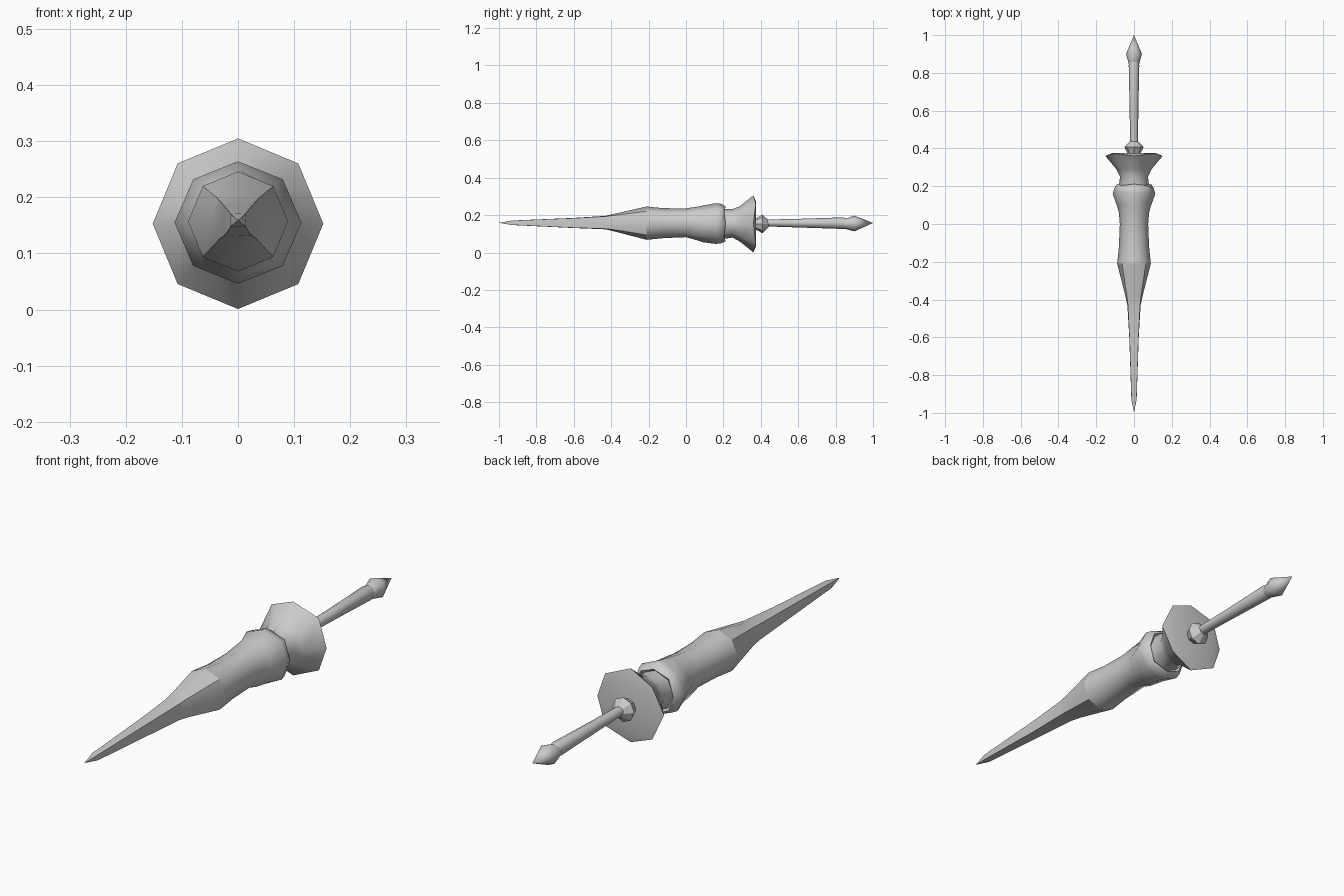
import bpy, bmesh, math

ZC = 0.153  # height of the long axis


def spindle(name, rings, sides=8, smooth=50):
    """Loft rings along y. Ring: (y, x radius, z radius, diagonal factor, z shift, diagonal y shift)."""
    bm = bmesh.new()
    loops = []
    for ring in rings:
        y, rx, rz, diag, dz, dy = (tuple(ring) + (1, 0, 0)[len(ring) - 3:])[:6]
        if rx == 0:
            loops.append([bm.verts.new((0, y, ZC + dz))])
            continue
        loop = []
        for i in range(sides):
            a = 2 * math.pi * i / sides
            odd = i % 2
            k = diag if odd else 1
            loop.append(bm.verts.new((rx * k * math.cos(a), y + dy * odd,
                                      ZC + dz + rz * k * math.sin(a))))
        loops.append(loop)
    for a, b in zip(loops, loops[1:]):
        for i in range(sides):
            j = (i + 1) % sides
            quad = [a[i % len(a)], a[j % len(a)], b[j % len(b)], b[i % len(b)]]
            bm.faces.new(list(dict.fromkeys(quad)))
    for loop in (loops[0], loops[-1]):
        if len(loop) > 2:
            bm.faces.new(loop)
    bmesh.ops.recalc_face_normals(bm, faces=bm.faces)
    mesh = bpy.data.meshes.new(name)
    bm.to_mesh(mesh)
    bm.free()
    obj = bpy.data.objects.new(name, mesh)
    bpy.context.collection.objects.link(obj)
    bpy.ops.object.select_all(action='DESELECT')
    obj.select_set(True)
    bpy.context.view_layer.objects.active = obj
    bpy.ops.object.shade_smooth_by_angle(angle=math.radians(smooth))
    return obj


# Tapering point: square near the tip, octagonal at the shoulder
spindle("point", [
    (-1.0, 0, 0, 1, 0.006, 0),
    (-0.93, 0.014, 0.012, 1.35, 0.006, 0),
    (-0.60, 0.025, 0.027, 1.35, 0.005, 0),
    (-0.43, 0.035, 0.036, 1.3, 0.007, 0),
    (-0.38, 0.046, 0.048, 1.15, 0.007, 0),
    (-0.21, 0.089, 0.089, 1, 0.004, 0),
])

# Waisted body with a swollen sleeve and zigzag lip
spindle("body", [
    (-0.21, 0.089, 0.089, 1, 0.004, 0),
    (-0.12, 0.080, 0.080, 1, 0.004, 0),
    (0.00, 0.075, 0.077, 1.02, 0.006, 0),
    (0.06, 0.080, 0.090, 1.0, 0.002, -0.02),
    (0.09, 0.088, 0.098, 1.0, 0, 0.02),
    (0.16, 0.113, 0.109, 1.0, 0.002, 0.01),
    (0.19, 0.104, 0.105, 1.0, 0.002, 0.01),
    (0.212, 0.090, 0.092, 1.0, 0, -0.008),
    (0.195, 0.076, 0.078, 1.0, 0, 0),
])

# Flared guard with a flat back
spindle("guard", [
    (0.185, 0.082, 0.082, 1, 0, 0),
    (0.25, 0.074, 0.076, 1, 0.003, 0),
    (0.29, 0.093, 0.096, 1, 0, 0),
    (0.36, 0.152, 0.152, 1, 0, 0.013),
    (0.375, 0.118, 0.118, 1, 0, 0),
])

# Small collar behind the guard
spindle("collar", [
    (0.37, 0.030, 0.030),
    (0.392, 0.044, 0.040),
    (0.408, 0.050, 0.050),
    (0.44, 0.020, 0.020),
], smooth=30)

# Slim grip widening to the end
spindle("grip", [
    (0.42, 0.021, 0.018, 1, 0.005, 0),
    (0.60, 0.023, 0.023, 1, 0.004, 0),
    (0.84, 0.028, 0.031, 1, 0.004, 0),
    (0.86, 0.026, 0.026, 1, 0.002, 0),
])

# Pointed end knob
spindle("pommel", [
    (0.845, 0.027, 0.025),
    (0.90, 0.042, 0.042, 1, 0.002, 0),
    (1.0, 0, 0, 1, 0.005, 0),
], smooth=50)
